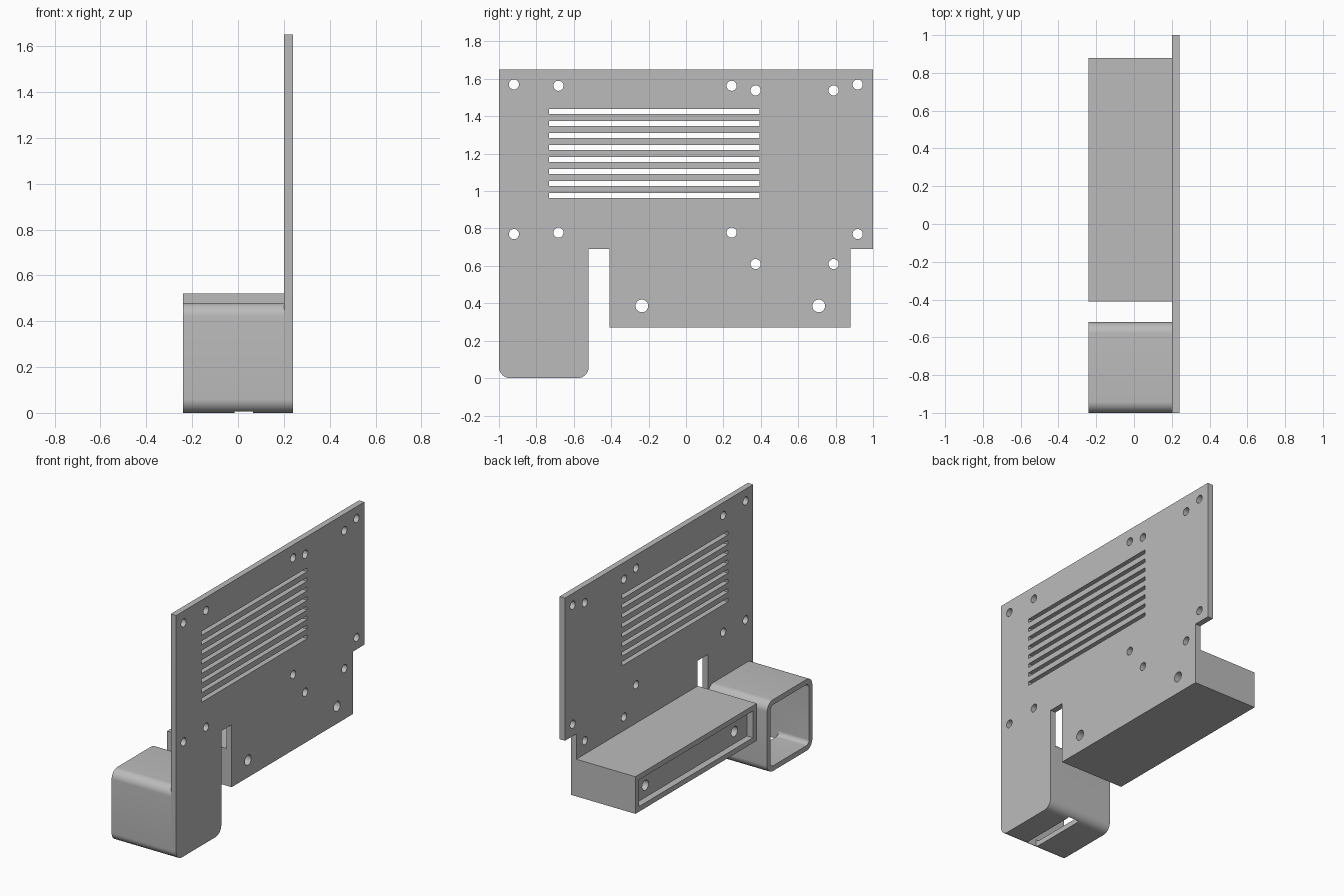
import bpy, bmesh, math

if "Cube" in bpy.data.objects:
    bpy.data.objects.remove(bpy.data.objects["Cube"])

grey = bpy.data.materials.new("plain_grey")
grey.use_nodes = True
GREY = (0.5, 0.5, 0.5, 1)
grey.diffuse_color = GREY
grey.node_tree.nodes["Principled BSDF"].inputs["Base Color"].default_value = GREY

BACK, SEAM, FACE = -0.24, 0.2, 0.24      # x of box mouths, plate back, plate face


def arc(y, z, r, start, sweep, steps):
    return [(y + r * math.cos(a), z + r * math.sin(a))
            for a in (math.radians(start + sweep * i / steps) for i in range(steps + 1))]


def circle(y, z, r):
    return arc(y, z, r, 0, 360, 28)[:-1]


def rect(y0, y1, z0, z1):
    return [(y0, z0), (y1, z0), (y1, z1), (y0, z1)]


def rounded(y0, y1, z0, z1, r):
    corners = [(y0 + r, z0 + r, 180), (y1 - r, z0 + r, 270),
               (y1 - r, z1 - r, 0), (y0 + r, z1 - r, 90)]
    return [p for y, z, a in corners for p in arc(y, z, r, a, 90, 10)]


def prisms(name, outlines, x0, x1):
    """One object made of (y, z) outlines extruded along x."""
    bm = bmesh.new()
    for outline in outlines:
        base = bm.faces.new([bm.verts.new((x0, y, z)) for y, z in outline])
        new = bmesh.ops.extrude_face_region(bm, geom=[base])["geom"]
        bmesh.ops.translate(bm, vec=(x1 - x0, 0, 0),
                            verts=[v for v in new if isinstance(v, bmesh.types.BMVert)])
    bmesh.ops.recalc_face_normals(bm, faces=bm.faces)
    mesh = bpy.data.meshes.new(name)
    bm.to_mesh(mesh)
    bm.free()
    mesh.materials.append(grey)
    obj = bpy.data.objects.new(name, mesh)
    bpy.context.collection.objects.link(obj)
    return obj


def activate(obj):
    bpy.ops.object.select_all(action='DESELECT')
    obj.select_set(True)
    bpy.context.view_layer.objects.active = obj


def cut(obj, cutter):
    activate(obj)
    mod = obj.modifiers.new("cut", 'BOOLEAN')
    mod.operation, mod.solver, mod.object = 'DIFFERENCE', 'EXACT', cutter
    bpy.ops.object.modifier_apply(modifier=mod.name)
    bpy.data.objects.remove(cutter)


# Mounting plate outline with rounded foot and notches
plate = prisms("mounting_plate", [
    arc(-0.94, 0.06, 0.06, 180, 90, 10) + arc(-0.58, 0.06, 0.06, 270, 90, 10) +
    [(-0.52, 0.69), (-0.41, 0.69), (-0.41, 0.27), (0.88, 0.27),
     (0.88, 0.69), (1, 0.69), (1, 1.65), (-1, 1.65)]], SEAM, FACE)

# Screw holes, large bracket holes and vent slots
screws = [(s, z) for s in (-0.92, 0.918) for z in (0.77, 1.57)]
screws += [(s, z) for s in (-0.682, 0.244) for z in (0.778, 1.563)]
screws += [(s, z) for s in (0.372, 0.789) for z in (0.61, 1.538)]
large = [circle(y, 0.386, 0.034) for y in (-0.236, 0.71)]
vents = [rect(-0.733, 0.393, z, z + 0.026) for z in (0.963 + 0.0643 * i for i in range(8))]
cut(plate, prisms("cutter", [circle(y, z, 0.027) for y, z in screws] + large + vents, 0.1, 0.3))

# Square tube with rounded corners, open at the back
tube = prisms("square_tube", [rounded(-1, -0.52, 0, 0.48, 0.06)], BACK, SEAM)
cut(tube, prisms("cutter", [rounded(-0.965, -0.555, 0.035, 0.445, 0.03)], -0.4, SEAM + 0.01))
cut(tube, prisms("cutter", [rect(-0.965, -0.555, -0.1, 0.1)], -0.015, 0.065))

# Long box with a shallow recess and two through holes
box = prisms("long_box", [rect(-0.41, 0.88, 0.27, 0.52)], BACK, SEAM)
cut(box, prisms("cutter", [rect(-0.37, 0.84, 0.305, 0.485)], -0.4, -0.195))
cut(box, prisms("cutter", large, -0.4, 0.4))

for part in (plate, tube, box):
    activate(part)
    bpy.ops.object.shade_smooth_by_angle(angle=math.radians(30))
